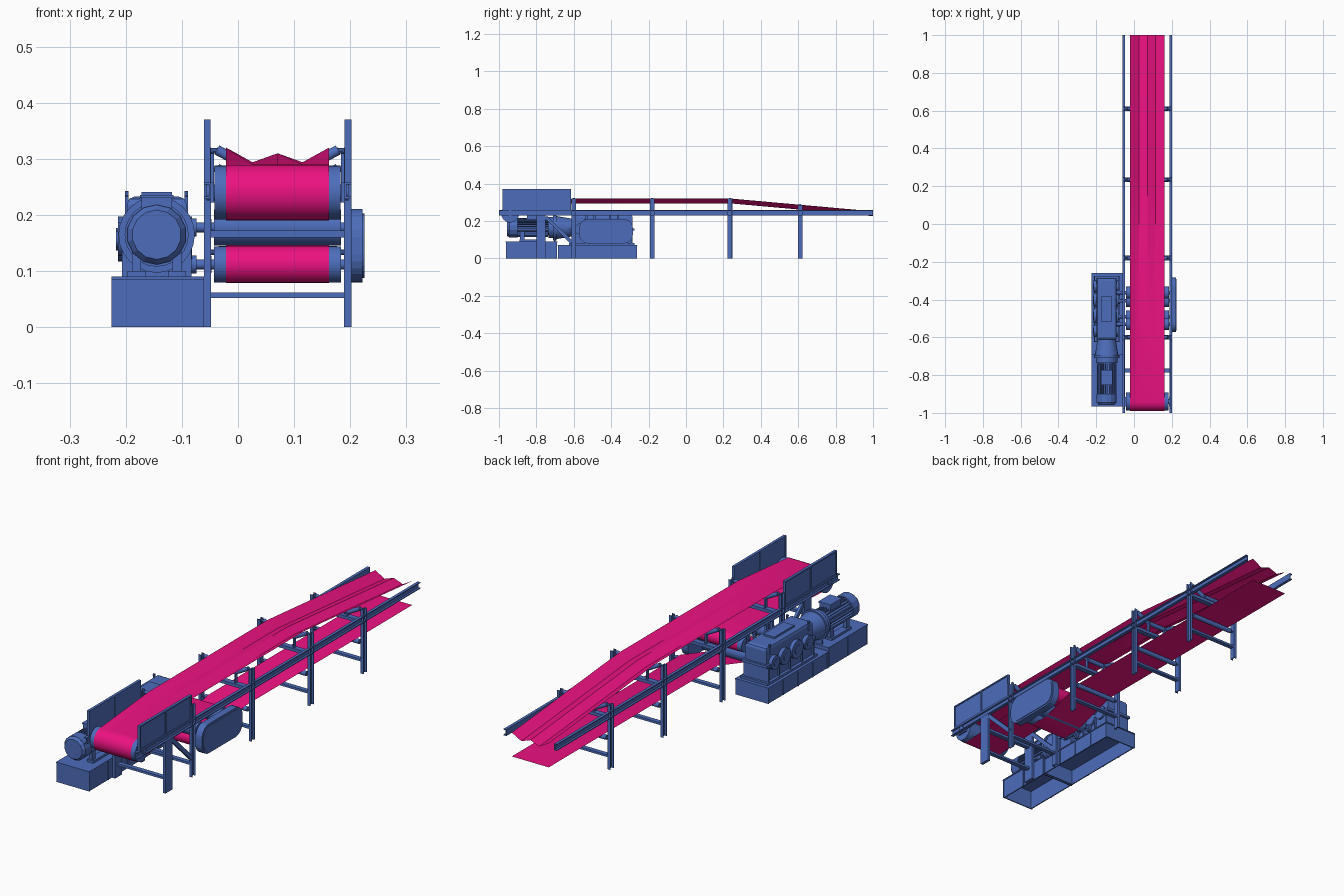
import bpy, bmesh, math
from mathutils import Vector, Matrix

if "Cube" in bpy.data.objects:
    bpy.data.objects.remove(bpy.data.objects["Cube"])


def material(name, col):
    m = bpy.data.materials.new(name)
    m.diffuse_color = (*col, 1)
    m.use_nodes = True
    m.node_tree.nodes["Principled BSDF"].inputs["Base Color"].default_value = m.diffuse_color
    return m


BLUE = material("blue_paint", (0.075, 0.155, 0.5))
PINK = material("pink_belt", (0.84, 0.006, 0.22))
CX = 0.0705  # centre line of the conveyor


def finish(name, bm, mat=BLUE, smooth=True):
    me = bpy.data.meshes.new(name)
    bm.to_mesh(me)
    bm.free()
    me.materials.append(mat)
    if smooth:
        me.shade_smooth()
        me.set_sharp_from_angle(angle=math.radians(35))
    ob = bpy.data.objects.new(name, me)
    bpy.context.collection.objects.link(ob)
    return ob


def box(name, x0, x1, y0, y1, z0, z1):
    bm = bmesh.new()
    bmesh.ops.create_cube(bm, size=1)
    for v in bm.verts:
        v.co = ((x0 + x1) / 2 + v.co.x * (x1 - x0), (y0 + y1) / 2 + v.co.y * (y1 - y0),
                (z0 + z1) / 2 + v.co.z * (z1 - z0))
    return finish(name, bm, smooth=False)


def both(name, x0, x1, *yz):
    """Box on the right side plus its mirror across the centre line."""
    box(name + "_right", x0, x1, *yz)
    box(name + "_left", 2 * CX - x1, 2 * CX - x0, *yz)


def aim(a, b):
    a, b = Vector(a), Vector(b)
    d = b - a
    return Matrix.Translation((a + b) / 2) @ d.to_track_quat('Z', 'Y').to_matrix().to_4x4(), d.length


def cyl(name, a, b, r, n=24, r2=None, smooth=True):
    m, l = aim(a, b)
    bm = bmesh.new()
    bmesh.ops.create_cone(bm, cap_ends=True, segments=n, radius1=r,
                          radius2=r if r2 is None else r2, depth=l, matrix=m)
    return finish(name, bm, smooth=smooth)


def bar(name, a, b, w, h):
    m, l = aim(a, b)
    bm = bmesh.new()
    bmesh.ops.create_cube(bm, size=1, matrix=m @ Matrix.Diagonal((w, h, l, 1)))
    return finish(name, bm, smooth=False)


def arc(cy, cz, r, a0, a1, n=14):
    return [(cy + r * math.cos(math.radians(a0 + (a1 - a0) * i / n)),
             cz + r * math.sin(math.radians(a0 + (a1 - a0) * i / n)), 0) for i in range(n + 1)]


# belt: one sheet, troughed on top, round the head drum and through the drive drums
path = [(1, .252, 1), (.24, .32, 1), (-.6, .32, 1)]
path += arc(-.94, .24, .05, 90, 270)
path += [(-.53, .211, 0)] + arc(-.363, .178, .033, 90, -90) + arc(-.49, .112, .033, 90, 270)
path += [(-.407, .079, 0), (-.19, .145, 0), (1, .145, 0)]
bm = bmesh.new()
rows = []
for y, z, trough in path:
    rows.append([bm.verts.new((x, y, z - d * trough)) for x, d in
                 ((-.021, 0), (.026, .026), (CX, .01), (.115, .026), (.162, 0))])
for a, b in zip(rows, rows[1:]):
    for i in range(4):
        bm.faces.new((a[i], b[i], b[i + 1], a[i + 1]))
bmesh.ops.recalc_face_normals(bm, faces=bm.faces)
finish("conveyor_belt", bm, PINK)

# side rails: channels open to the outside
both("rail_web", .189, .193, -1, 1, .229, .258)
both("rail_top_flange", .189, .202, -1, 1, .254, .258)
both("rail_bottom_flange", .189, .202, -1, 1, .229, .233)

# side guards round the head
both("guard_panel", .192, .198, -.98, -.615, .258, .37)
for y in (-.98, -.8, -.621):
    both("guard_post", .19, .202, y, y + .006, .258, .37)
both("guard_top_edge", .19, .202, -.98, -.615, .364, .37)
both("guard_bottom_edge", .19, .202, -.98, -.615, .258, .264)

# head drum with shaft and bearings
cyl("head_drum", (-.042, -.94, .24), (.183, -.94, .24), .048, 40)
cyl("head_shaft", (-.056, -.94, .24), (.197, -.94, .24), .014)
both("head_bearing", .184, .191, -.965, -.915, .222, .258)


def edge_height(y):
    return .32 if y <= .24 else .32 - .068 * (y - .24) / .76


# leg frames with troughing idlers and return rollers
for y in (-.6, -.18, .235, .61):
    e = edge_height(y)
    both("leg_web", .189, .193, y - .0125, y + .0125, 0, e)
    for s in (-.0125, .0095):
        both("leg_flange", .189, .202, y + s, y + s + .003, 0, e)
    box("leg_cross_tie", -.05, .191, y - .01, y + .01, .052, .062)
    box("idler_cross_beam", -.05, .191, y - .012, y + .012, .222, .236)
    cyl("centre_idler", (.03, y, e - .036), (.111, y, e - .036), .01, 16)
    for s, side in ((-1, "left"), (1, "right")):
        X = lambda d: CX + s * d
        cyl("wing_idler_" + side, (X(.048), y, e - .036), (X(.108), y, e - .004), .009, 16)
        cyl("idler_pin_" + side, (X(.106), y, e - .005), (X(.121), y, e + .002 - .008), .005, 10)
        bar("inner_idler_bracket_" + side, (X(.045), y, .236), (X(.045), y, e - .036), .006, .014)
        bar("outer_idler_bracket_" + side, (X(.116), y, .236), (X(.116), y, e - .01), .006, .014)
    if y > -.5:
        cyl("return_roller", (-.035, y, .134), (.176, y, .134), .0105, 16)
        cyl("return_roller_shaft", (-.052, y, .134), (.193, y, .134), .005, 10)

# front legs and diagonal braces
both("front_leg", .189, .202, -.8, -.75, 0, .23)
box("front_cross_tie", -.05, .191, -.785, -.765, .052, .062)
box("front_upper_tie", -.05, .191, -.785, -.765, .16, .172)
for x in (-.054, .195):
    bar("diagonal_brace", (x, -.75, .222), (x, -.61, .085), .012, .018)

# four drive drums with shafts, bearings and couplings
for y, z in ((-.53, .178), (-.49, .112), (-.363, .178), (-.407, .112)):
    cyl("drive_drum", (-.043, y, z), (.184, y, z), .0322, 32)
    cyl("drive_shaft", (-.095, y, z), (.205, y, z), .009, 16)
    cyl("shaft_bearing", (-.06, y, z), (-.047, y, z), .015, 16)
    cyl("shaft_coupling", (-.086, y, z), (-.074, y, z), .016, 16)
    box("bearing_hanger", -.06, -.05, y - .006, y + .006, z, .232)


# gear cover on the right side
def rounded_plate(name, x0, x1, y0, y1, z0, z1, r):
    ob = box(name, x0, x1, y0, y1, z0, z1)
    bm = bmesh.new()
    bm.from_mesh(ob.data)
    edges = [e for e in bm.edges if abs(e.verts[0].co.x - e.verts[1].co.x) > 1e-4]
    bmesh.ops.bevel(bm, geom=edges, offset=r, segments=6, profile=.5, affect='EDGES')
    bm.to_mesh(ob.data)
    bm.free()


rounded_plate("gear_cover", .19, .222, -.572, -.284, .08, .211, .05)
rounded_plate("gear_cover_lid", .222, .225, -.564, -.292, .088, .203, .043)


# drive base: two open-bottomed box frames with lipped top plates and ribs
def base(name, x0, x1, y0, y1, h):
    t = .005
    box(name + "_top", x0 - .003, x1 + .003, y0 - .003, y1 + .003, h - .005, h)
    box(name + "_outer_wall", x0, x0 + t, y0, y1, 0, h - .005)
    box(name + "_inner_wall", x1 - t, x1, y0, y1, 0, h - .005)
    box(name + "_front_wall", x0 + t, x1 - t, y0, y0 + t, 0, h - .005)
    box(name + "_back_wall", x0 + t, x1 - t, y1 - t, y1, 0, h - .005)
    n = max(2, round((y1 - y0) / .11))
    for i in range(n + 1):
        y = y0 + (y1 - y0 - .004) * i / n
        box(name + "_rib", x0 - .003, x0, y, y + .004, 0, h - .005)
        box(name + "_rib", x1, x1 + .003, y, y + .004, 0, h - .005)


base("motor_base", -.222, -.064, -.962, -.69, .09)
base("gearbox_base", -.222, -.064, -.685, -.263, .073)

# gearbox: lower and upper housing, split flange, cover, ribs and bearing caps
GX, MZ = -.145, .165
box("gearbox_foot", -.212, -.078, -.625, -.275, .073, .083)
box("gearbox_lower_housing", -.198, -.092, -.612, -.285, .083, .152)
box("gearbox_split_flange", -.208, -.082, -.622, -.276, .148, .16)
up = box("gearbox_upper_housing", -.198, -.092, -.612, -.285, .16, .233)
bm = bmesh.new()
bm.from_mesh(up.data)
edges = [e for e in bm.edges if all(v.co.z > .2 for v in e.verts)]
bmesh.ops.bevel(bm, geom=edges, offset=.014, segments=2, profile=.5, affect='EDGES')
bm.to_mesh(up.data)
bm.free()
box("inspection_cover", -.172, -.118, -.52, -.38, .232, .241)
for x in (-.198, -.092):
    for y in (-.585, -.31):
        cyl("lifting_eye", (x - .003, y, .237), (x + .003, y, .237), .006, 10)
        box("lifting_eye_stem", x - .003, x + .003, y - .004, y + .004, .2, .236)
for y, r in ((-.33, .03), (-.402, .036), (-.485, .04), (-.565, .03)):
    cyl("outer_bearing_cap", (-.198, y, .157), (-.214, y, .157), r, 24)
    cyl("outer_cap_centre", (-.21, y, .157), (-.217, y, .157), r * .5, 20)
    cyl("inner_bearing_cap", (-.092, y, .157), (-.082, y, .157), r, 24)
for y in (-.61, -.528, -.444, -.366, -.29):
    box("gearbox_rib", -.207, -.083, y - .003, y + .003, .083, .15)

# bell housing between gearbox and motor
cyl("bell_housing", (GX, -.695, MZ), (GX, -.612, MZ), .062, 24, .048)
cyl("bell_flange", (GX, -.71, MZ), (GX, -.693, MZ), .068, 24)
box("bell_support", -.185, -.105, -.705, -.697, .09, .16)

# electric motor with cooling fins, fan cover, feet and terminal box
cyl("motor_flange", (GX, -.735, MZ), (GX, -.71, MZ), .057, 24)
cyl("motor_body", (GX, -.915, MZ), (GX, -.735, MZ), .043, 24)
for i in range(24):
    a = math.tau * (i + .5) / 24
    c = Vector((GX + .0465 * math.cos(a), 0, MZ + .0465 * math.sin(a)))
    bm = bmesh.new()
    m = Matrix.Translation((c.x, -.82, c.z)) @ Matrix.Rotation(-a, 4, 'Y')
    bmesh.ops.create_cube(bm, size=1, matrix=m @ Matrix.Diagonal((.011, .165, .003, 1)))
    finish("motor_fin", bm, smooth=False)
cyl("fan_cover", (GX, -.945, MZ), (GX, -.9, MZ), .054, 14, smooth=False)
cyl("fan_cover_face", (GX, -.957, MZ), (GX, -.945, MZ), .044, 14, .053, smooth=False)
for s in (-1, 1):
    x = GX + s * .036
    box("motor_foot", x - .016, x + .016, -.89, -.75, .09, .1)
    for y in (-.875, -.765):
        box("motor_foot_web", x - .008, x + .008, y - .012, y + .012, .1, .14)
box("terminal_box", -.172, -.118, -.85, -.775, .205, .232)
box("terminal_box_lid", -.175, -.115, -.853, -.772, .23, .236)
